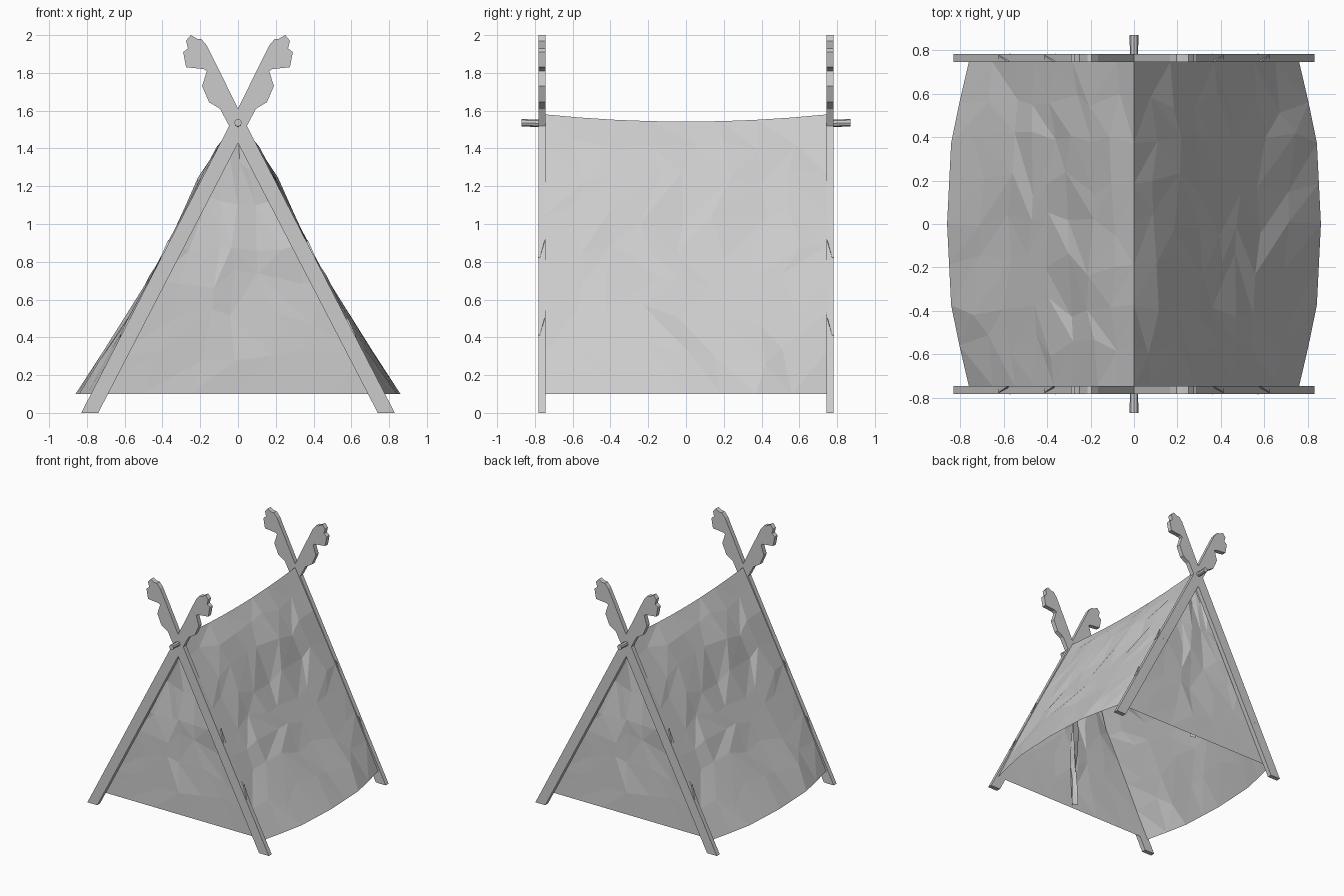
import bpy, bmesh, math, random
from mathutils import Vector

random.seed(12)

cube = bpy.data.objects.get("Cube")
if cube:
    bpy.data.objects.remove(cube, do_unlink=True)

grey = bpy.data.materials.new("plain grey")
grey.use_nodes = True
GREY = (0.6, 0.6, 0.6, 1)
grey.diffuse_color = GREY
grey.node_tree.nodes["Principled BSDF"].inputs["Base Color"].default_value = GREY

END = 0.745      # where the cloth meets the planks
HEM = 0.1        # height of the cloth hem
THICK = 0.037    # plank thickness


def finish(bm, name):
    mesh = bpy.data.meshes.new(name)
    bm.to_mesh(mesh)
    bm.free()
    mesh.materials.append(grey)
    obj = bpy.data.objects.new(name, mesh)
    bpy.context.collection.objects.link(obj)
    return obj


def solid(bm, name):
    bmesh.ops.recalc_face_normals(bm, faces=bm.faces)
    return finish(bm, name)


def half_turn(obj, name):
    """Second copy of a part, turned to the opposite side."""
    other = bpy.data.objects.new(name, obj.data)
    other.rotation_euler.z = math.pi
    bpy.context.collection.objects.link(other)


def prism(outline, y, depth, name):
    """Extrude an x-z outline along y."""
    bm = bmesh.new()
    face = bm.faces.new([bm.verts.new((x, y, z)) for x, z in outline])
    new = bmesh.ops.extrude_face_region(bm, geom=[face])["geom"]
    verts = [v for v in new if isinstance(v, bmesh.types.BMVert)]
    bmesh.ops.translate(bm, verts=verts, vec=(0, depth, 0))
    return solid(bm, name)


def cloth(point, nu, nv, push, amount, name):
    """Crumpled, faceted sheet; its borders stay put."""
    bm = bmesh.new()
    grid = []
    for j in range(nv + 1):
        row = []
        for i in range(nu + 1):
            inside = 0 < i < nu and 0 < j < nv
            du, dv = [random.uniform(-0.3, 0.3) if inside else 0 for _ in "uv"]
            p = Vector(point((i + du) / nu, (j + dv) / nv))
            if inside:
                p += Vector(push) * random.uniform(-amount, amount)
            row.append(bm.verts.new(p))
        grid.append(row)
    for j in range(nv):
        for i in range(nu):
            a, b = grid[j][i], grid[j][i + 1]
            c, d = grid[j + 1][i + 1], grid[j + 1][i]
            if random.random() < 0.5:
                tris = ((a, b, c), (a, c, d))
            else:
                tris = ((a, b, d), (b, c, d))
            for tri in tris:
                bm.faces.new(tri)
    return finish(bm, name)


# Sloping cloth: (height fraction, outward bulge at mid length) per row
ROWS = [(0, 0.1), (0.15, 0.07), (0.29, 0.043), (0.41, 0.03), (0.53, 0.027),
        (0.64, 0.026), (0.79, 0.055), (0.9, 0.03), (1, 0)]


def slope_point(u, v):
    k = min(int(v * 8), 7)
    rise, bulge = Vector(ROWS[k]).lerp(Vector(ROWS[k + 1]), v * 8 - k)
    y = (2 * u - 1) * END
    far = abs(y)
    # The hem kinks where the cloth starts to draw in to the planks
    mid = 1 - 0.5 * far if far < 0.4 else 0.8 * (END - far) / (END - 0.4)
    top = 1.542 + 0.038 * (y / END) ** 2
    x = 0.76 * (1 - rise) + mid * bulge
    x += (1 - mid) * 0.012 * math.sin(math.pi * rise)
    return x, y, HEM + (top - HEM) * rise


left_slope = cloth(slope_point, 8, 8, (0.88, 0, 0.47), 0.011, "left_slope_cloth")
half_turn(left_slope, "right_slope_cloth")


# Triangular end cloth, sunk toward the top and pinched beside the planks
def end_sink(s, v):
    soft = (1 - s * s) * (0.01 + 0.04 * v * v) * min(1, v * 5)
    return soft + 0.05 * abs(s) * max(0, 1 - abs(v - 0.74) * 6)


def end_point(u, v):
    z = HEM + (1.5 - HEM) * v
    s = 2 * u - 1
    return s * 0.76 * (1.575 - z) / 1.475, -END + 0.004 + end_sink(s, v), z


front_cloth = cloth(end_point, 6, 7, (0, 1, 0), 0.01, "front_end_cloth")
half_turn(front_cloth, "back_end_cloth")


# Shallow door fold hanging inside each end
def fold_point(u, v):
    inward = 0.02 + 0.035 * u * (1 - 0.5 * v)
    return (0.02 + 0.03 * math.sin(u * 5 + v * 3),
            -END + end_sink(0, 0.6 * v) + inward, HEM + 0.01 + 0.83 * v)


door_fold = cloth(fold_point, 2, 5, (1, 0, 0), 0.012, "front_door_fold")
half_turn(door_fold, "back_door_fold")

# Crossed planks with carved heads
plank = [
    (0.74, 0), (0.83, 0), (0, 1.61), (-0.11, 1.835), (-0.165, 1.945),
    (-0.195, 1.98), (-0.215, 1.98), (-0.25, 2.0), (-0.275, 1.97),
    (-0.265, 1.93), (-0.29, 1.91), (-0.275, 1.83), (-0.18, 1.82),
    (-0.165, 1.81), (-0.19, 1.73), (-0.153, 1.645), (-0.095, 1.61),
    (-0.05, 1.525),
]
for side, label in ((-1, "right"), (1, "left")):
    outline = [(side * x, z) for x, z in plank]
    board = prism(outline, -END - THICK, THICK, "front_plank_" + label)
    half_turn(board, "back_plank_" + label)

    # Small cloth corners caught around the plank edge
    for low, level in ((0.41, "lower"), (0.82, "upper")):
        edge = 0.83 - 0.515 * low
        bm = bmesh.new()
        for x, y, z in ((edge + 0.008, -END, low - 0.01),
                        (edge - 0.05, -END - THICK - 0.002, low),
                        (edge + 0.004, -END - THICK + 0.008, low),
                        (edge - 0.04, -END, low + 0.1)):
            bm.verts.new((side * x, y, z))
        bmesh.ops.convex_hull(bm, input=bm.verts)
        corner = solid(bm, f"front_{level}_cloth_corner_{label}")
        half_turn(corner, f"back_{level}_cloth_corner_{label}")

# Ridge pole: each half thins and sags from its tip to mid length
bm = bmesh.new()
bmesh.ops.create_cone(bm, cap_ends=True, segments=8, radius1=0.02,
                      radius2=0.012, depth=0.87)
for v in bm.verts:
    x, y, z = v.co
    t = z / 0.87 + 0.5
    v.co = (x, -0.87 * (1 - t), 1.536 - 0.03 * t + y)
pole = solid(bm, "front_ridge_pole")
half_turn(pole, "back_ridge_pole")
